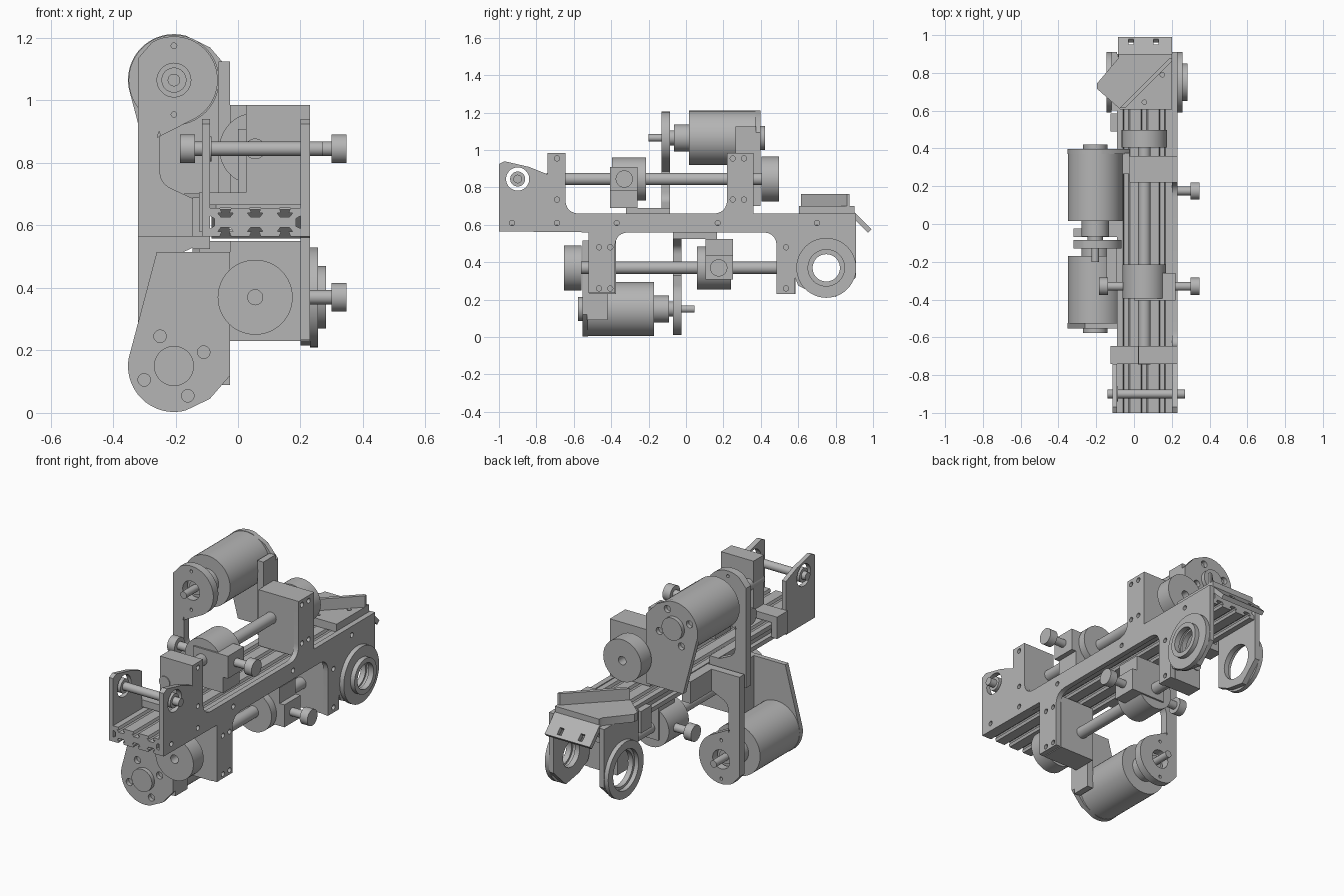
import bpy, bmesh, math
from mathutils import Matrix, Vector

cube = bpy.data.objects.get("Cube")
if cube:
    bpy.data.objects.remove(cube)

grey = bpy.data.materials.new("plain_grey")
grey.use_nodes = True
COLOUR = (0.46, 0.46, 0.46, 1)
grey.diffuse_color = COLOUR
grey.node_tree.nodes["Principled BSDF"].inputs["Base Color"].default_value = COLOUR

# Profile planes: local x, y, z mapped to the world for each extrusion axis
AXES = {
    "x": Matrix(((0, 0, 1), (1, 0, 0), (0, 1, 0))).to_4x4(),
    "y": Matrix(((1, 0, 0), (0, 0, -1), (0, 1, 0))).to_4x4(),
    "z": Matrix.Identity(4),
}


def arc(c, r, a0=0, a1=360, n=48):
    count = n if a1 - a0 == 360 else n + 1
    angles = [math.radians(a0 + (a1 - a0) * i / n) for i in range(count)]
    return [(c[0] + r * math.cos(a), c[1] + r * math.sin(a)) for a in angles]


def rect(a0, a1, b0, b1):
    return [(a0, b0), (a1, b0), (a1, b1), (a0, b1)]


def fillet(points):
    """Round every corner that carries a third value, its radius."""
    out = []
    for i, p in enumerate(points):
        if len(p) == 2:
            out.append(p)
            continue
        v = Vector(p[:2])
        a = v + (Vector(points[i - 1][:2]) - v).normalized() * p[2]
        b = v + (Vector(points[(i + 1) % len(points)][:2]) - v).normalized() * p[2]
        for k in range(9):
            t = k / 8
            q = a * (1 - t) ** 2 + v * 2 * t * (1 - t) * 0.85 + b * t ** 2
            q += v * 2 * t * (1 - t) * 0.15
            out.append(tuple(q))
    return out


def extrude(name, axis, lo, hi, outline, holes=(), matrix=None):
    """Extrude a 2D outline with holes between lo and hi along an axis."""
    curve = bpy.data.curves.new(name, "CURVE")
    curve.dimensions = "2D"
    curve.fill_mode = "BOTH"
    curve.extrude = (hi - lo) / 2
    for loop in [outline, *holes]:
        spline = curve.splines.new("POLY")
        spline.points.add(len(loop) - 1)
        for point, q in zip(spline.points, loop):
            point.co = (q[0], q[1], 0, 1)
        spline.use_cyclic_u = True
    temp = bpy.data.objects.new(name + "_outline", curve)
    mesh = bpy.data.meshes.new_from_object(temp)
    bpy.data.objects.remove(temp)
    bpy.data.curves.remove(curve)
    mid = (lo + hi) / 2
    shift = Matrix.Translation((0, 0, -mid if axis == "y" else mid))
    mesh.transform((matrix or Matrix.Identity(4)) @ AXES[axis] @ shift)
    bm = bmesh.new()
    bm.from_mesh(mesh)
    bmesh.ops.remove_doubles(bm, verts=bm.verts, dist=1e-5)
    bmesh.ops.recalc_face_normals(bm, faces=bm.faces)
    bm.to_mesh(mesh)
    bm.free()
    mesh.shade_smooth()
    mesh.set_sharp_from_angle(angle=math.radians(30))
    mesh.materials.clear()
    mesh.materials.append(grey)
    obj = bpy.data.objects.new(name, mesh)
    bpy.context.collection.objects.link(obj)
    return obj


def disc(name, axis, lo, hi, centre, r, hole=0):
    return extrude(name, axis, lo, hi, arc(centre, r), [arc(centre, hole)] if hole else [])


def box(name, x, y, z):
    return extrude(name, "z", *z, rect(*x, *y))


# Slotted beam, mirrored top to bottom
MID = 0.61
half = [(-0.09, MID + 0.02), (-0.09, 0.655)]
for c in (-0.04, 0.055, 0.15):
    half += [(c - 0.018, 0.655), (c - 0.012, 0.64), (c - 0.025, 0.64), (c - 0.015, 0.627),
             (c + 0.015, 0.627), (c + 0.025, 0.64), (c + 0.012, 0.64), (c + 0.018, 0.655)]
half += [(0.2, 0.655), (0.2, MID + 0.02), (0.185, MID + 0.012)]
lower = [(x, 2 * MID - z) for x, z in reversed(half[:-1])]
extrude("slotted_beam", "y", -1, 0.9,
        half + [(0.185, MID - 0.012)] + lower + [(-0.075, MID - 0.012), (-0.075, MID + 0.012)])

# Long side plate with tabs, fillets and screw holes
BEARING, PIVOT = (0.75, 0.37), (-0.9, 0.845)
nose = [(-1, 0.565), (-1, 0.925), (-0.97, 0.94), (-0.84, 0.91), (-0.74, 0.87)]
hanger = [(0.91, 0.56), (0.91, 0.32), (0.8, 0.215), (0.68, 0.235), (0.6, 0.275)]
side = nose + [
    (-0.74, 0.985), (-0.645, 0.985), (-0.645, 0.66, 0.08), (0.22, 0.66, 0.08),
    (0.22, 0.985), (0.36, 0.985), (0.36, 0.66), (0.91, 0.66)] + hanger + [
    (0.582, 0.32), (0.582, 0.23), (0.485, 0.23), (0.485, 0.56, 0.08), (-0.38, 0.56, 0.08),
    (-0.38, 0.235), (-0.52, 0.235), (-0.52, 0.56)]
screws = [(y, z) for y in (0.25, 0.31) for z in (0.735, 0.955)]
screws += [(-0.69, 0.735), (-0.69, 0.955)]
screws += [(-0.155 - y, 1.215 - z) for y, z in screws]
screws += [(y, MID) for y in (-0.93, -0.69, -0.37, 0.17, 0.7)]
extrude("side_plate", "x", 0.2, 0.23, fillet(side),
        [arc(s, 0.014, n=16) for s in screws] + [arc(BEARING, 0.075), arc(PIVOT, 0.062)])

# Front pivot plate and cross rod
extrude("pivot_plate", "x", -0.115, -0.09, nose + [(-0.74, 0.565)], [arc(PIVOT, 0.062)])
disc("pivot_rod", "x", -0.14, 0.27, PIVOT, 0.023)
for x in (-0.115, 0.2):
    disc("pivot_collar", "x", x, x + 0.03, PIVOT, 0.04)

# Bearings below the rear end
disc("bearing_flange", "x", 0.23, 0.256, BEARING, 0.16, 0.085)
disc("bearing_ring", "x", 0.25, 0.282, BEARING, 0.1, 0.073)
extrude("far_bearing_plate", "x", -0.12, -0.09,
        [(0.6, 0.655), (0.91, 0.655)] + hanger, [arc(BEARING, 0.1)])
disc("far_bearing_flange", "x", -0.145, -0.12, BEARING, 0.16, 0.115)

# Rear deck, diagonal fence and sloped end
extrude("rear_deck", "z", 0.655, 0.7,
        [(-0.07, 0.605), (0.2, 0.605), (0.2, 0.9), (-0.08, 0.9), (-0.085, 0.875),
         (-0.195, 0.745), (-0.195, 0.715)],
        [arc(c, 0.012, n=16) for c in ((0.055, 0.645), (0.15, 0.79))])
extrude("diagonal_fence", "z", 0.7, 0.765,
        [(-0.075, 0.615), (-0.045, 0.615), (0.2, 0.86), (0.2, 0.875), (0.185, 0.875)])
slope = Matrix.Translation((0, 0.905, 0.662)) @ Matrix.Rotation(math.radians(-45), 4, "X")
extrude("sloped_end", "z", -0.026, 0, rect(-0.085, 0.2, -0.01, 0.122),
        [rect(x - 0.013, x + 0.013, 0.065, 0.105) for x in (-0.015, 0.117)], slope)

# Drive unit above the beam
SPINDLE, MOTOR = (0.055, 0.845), (-0.205, 1.065)
drive = [
    extrude("front_block", "y", -0.74, -0.645,
            [(-0.125, 0.58), (-0.09, 0.58), (-0.09, 0.665), (0.2, 0.665), (0.2, 0.985),
             (0.025, 0.985), (0.025, 0.705), (-0.125, 0.705)]),
    box("rear_block", (-0.025, 0.2), (0.22, 0.36), (0.665, 0.985)),
    disc("spindle", "y", -0.745, 0.412, SPINDLE, 0.033),
    disc("hand_wheel", "y", 0.405, 0.498, SPINDLE, 0.12, 0.024),
    # Carriage with its thumbscrews
    disc("carriage", "y", -0.395, -0.215, SPINDLE, 0.115),
    box("carriage_block", (0, 0.22), (-0.405, -0.26), (0.78, 0.908)),
    box("carriage_foot", (0, 0.19), (-0.405, -0.26), (0.69, 0.79)),
    disc("thumbscrew_rod", "x", -0.16, 0.32, (-0.33, 0.845), 0.023),
    disc("thumbscrew_knob", "x", 0.3, 0.348, (-0.33, 0.845), 0.046),
    disc("thumbscrew_knob", "x", -0.185, -0.138, (-0.33, 0.845), 0.046),
    # Motor, gearbox and shaft
    disc("motor_body", "y", 0.015, 0.375, MOTOR, 0.145),
    disc("gearbox", "y", -0.065, 0.015, MOTOR, 0.072),
    disc("gearbox_nose", "y", -0.09, -0.065, MOTOR, 0.04),
    disc("motor_shaft", "y", -0.2, -0.065, MOTOR, 0.02),
    disc("motor_cap", "y", 0.39, 0.422, MOTOR, 0.064),
    # Motor plate with four screw holes, and its side flange
    extrude("motor_plate", "y", 0.37, 0.398,
            [(-0.26, 0.7), (-0.025, 0.7), (-0.025, 1.095), (-0.09, 1.17)]
            + arc(MOTOR, 0.147, 75, 190, 24),
            [arc(arc(MOTOR, 0.105, a, a + 1, 1)[0], 0.02, n=20) for a in (65, 155, 245, 335)]),
    box("motor_flange", (-0.062, -0.025), (0.265, 0.375), (0.7, 1.125)),
    # Support arm around the shaft
    extrude("support_arm", "y", -0.13, -0.085,
            fillet([(-0.32, 0.565), (-0.12, 0.565), (-0.12, 0.675), (-0.25, 0.735, 0.04),
                    (-0.25, 0.92, 0.04)])
            + arc(MOTOR, 0.14, -65, 120, 32) + [(-0.32, 1.135)],
            [arc(MOTOR, 0.054)]
            + [arc((MOTOR[0], MOTOR[1] + s), 0.009, n=16) for s in (-0.11, 0.11)]),
    box("arm_foot", (-0.145, -0.09), (-0.32, -0.085), (0.565, 0.69)),
]

# Second drive unit, turned half round below the beam
turn = Matrix.Translation((0, -0.155, 1.215)) @ Matrix.Rotation(math.pi, 4, "X")
for part in drive:
    twin = part.copy()
    twin.name = "lower_" + part.name.split(".")[0]
    twin.matrix_world = turn
    bpy.context.collection.objects.link(twin)
